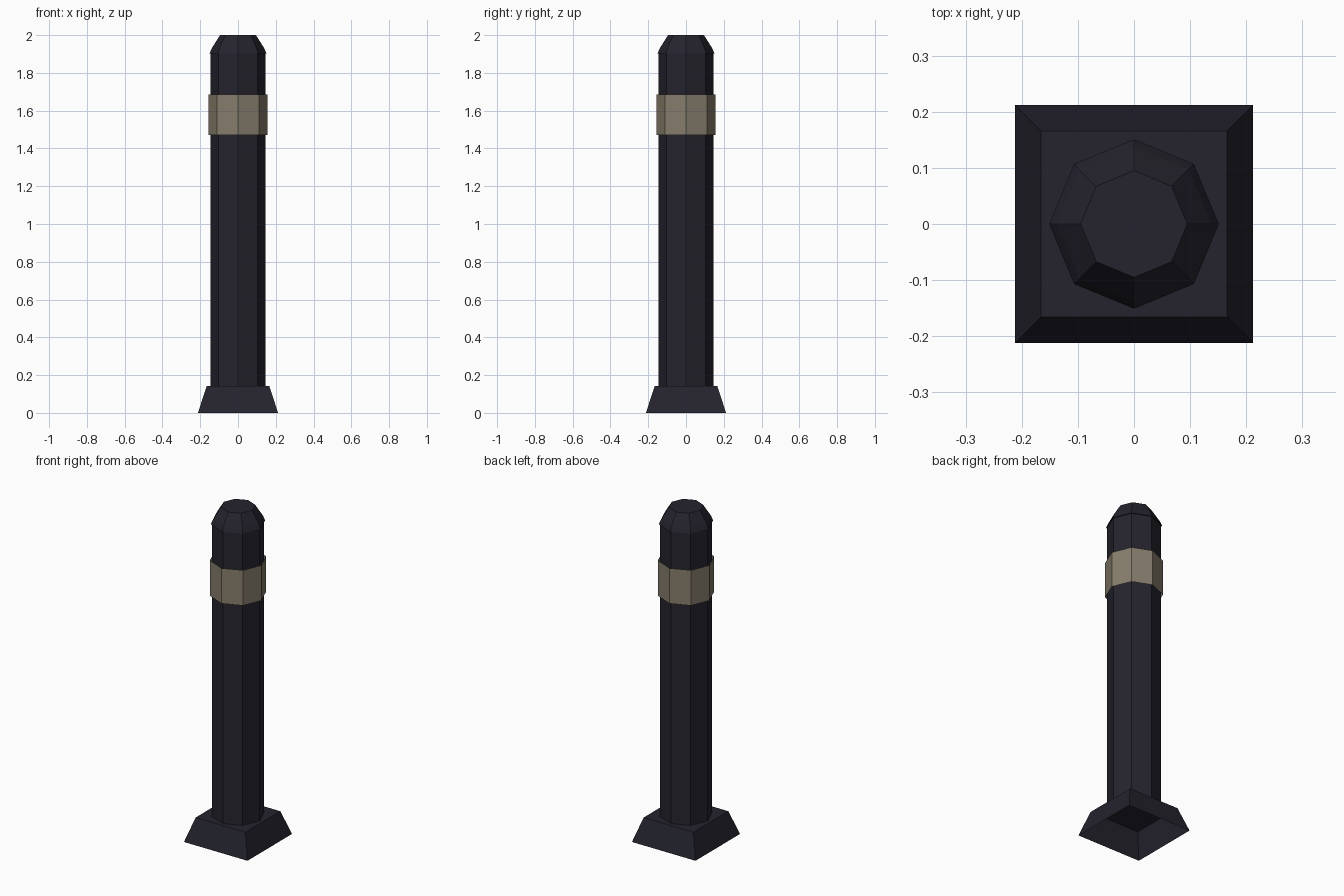
import bpy, bmesh, math

if "Cube" in bpy.data.objects:
    bpy.data.objects.remove(bpy.data.objects["Cube"])


def material(name, rgb):
    m = bpy.data.materials.new(name)
    m.diffuse_color = (*rgb, 1)
    m.use_nodes = True
    m.node_tree.nodes["Principled BSDF"].inputs["Base Color"].default_value = m.diffuse_color
    return m


dark = material("dark_metal", (0.018, 0.017, 0.027))
tan = material("tan_band", (0.24, 0.205, 0.15))


def loft(name, sides, turn, rings, mat, top=False):
    """Stack regular polygons given as (radius, z); optionally close the top."""
    bm = bmesh.new()
    loops = []
    for r, z in rings:
        loops.append([bm.verts.new((r * math.cos(turn + 2 * math.pi * i / sides),
                                    r * math.sin(turn + 2 * math.pi * i / sides), z))
                      for i in range(sides)])
    for a, b in zip(loops, loops[1:]):
        for i in range(sides):
            j = (i + 1) % sides
            bm.faces.new((a[i], a[j], b[j], b[i]))
    if top:
        bm.faces.new(loops[-1])
    me = bpy.data.meshes.new(name)
    bm.to_mesh(me)
    bm.free()
    me.materials.append(mat)
    ob = bpy.data.objects.new(name, me)
    bpy.context.collection.objects.link(ob)
    return ob


S = math.sqrt(2)
# square foot, hollow underneath
loft("foot", 4, math.pi / 4, [(0.212 * S, 0), (0.166 * S, 0.142)], dark, top=True)
# octagonal post
loft("post", 8, 0, [(0.145, 0.142), (0.145, 1.91)], dark)
# open sleeve around the post
loft("band", 8, 0, [(0.156, 1.472), (0.156, 1.685)], tan)
# cap with a small flared lip
loft("cap", 8, 0, [(0.145, 1.902), (0.151, 1.902), (0.138, 1.932), (0.095, 2.0)], dark, top=True)
